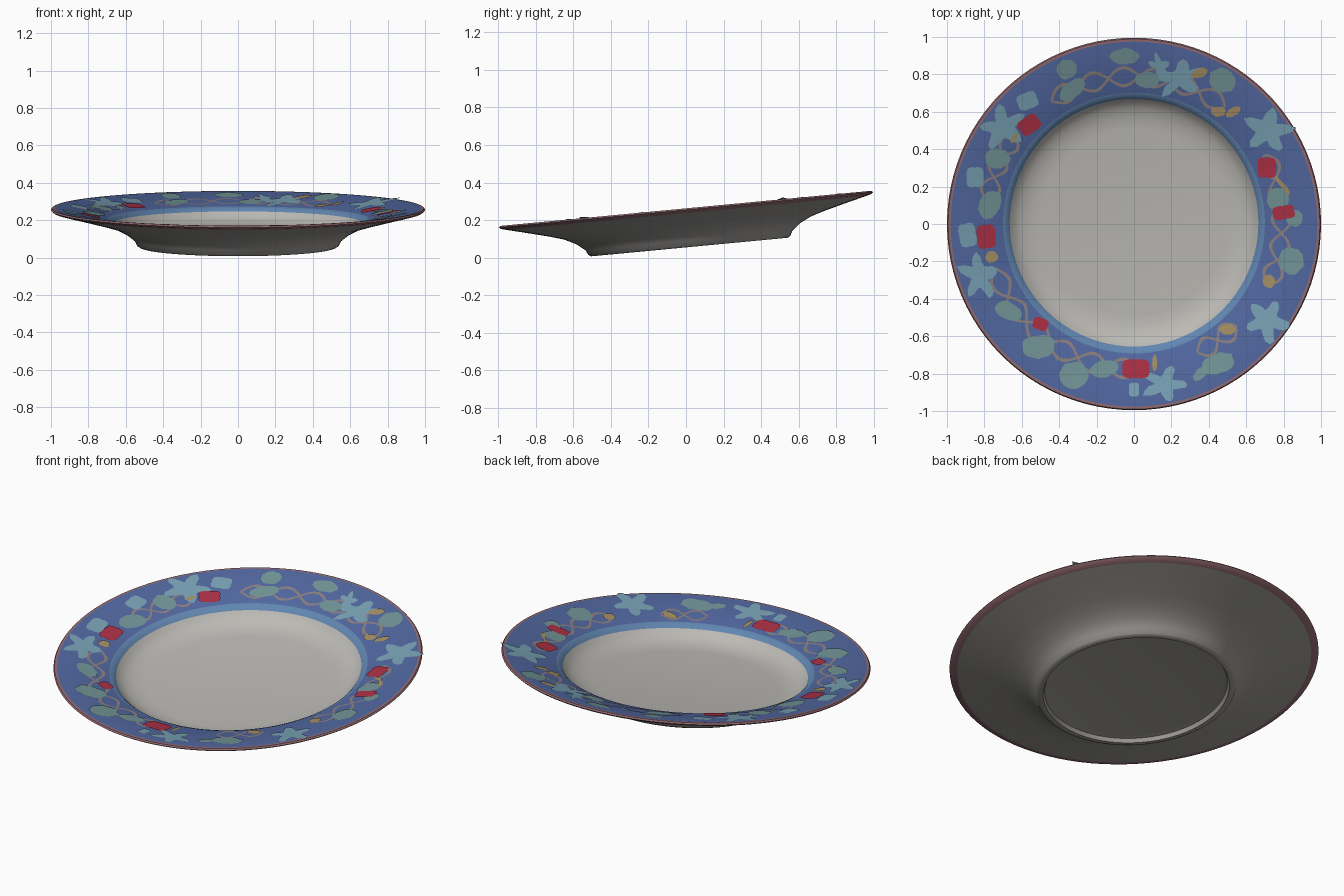
import bpy, bmesh, math, random
from mathutils import Matrix, Vector

if "Cube" in bpy.data.objects:
    bpy.data.objects.remove(bpy.data.objects["Cube"])

random.seed(4)
TILT = Matrix.Translation((0, 0.0, 0.055)) @ Matrix.Rotation(math.radians(5.4), 4, 'X') \
    @ Matrix.Translation((0, 0.019, 0))
SEG = 96


def mat(name, rgb):
    m = bpy.data.materials.new(name)
    m.diffuse_color = (*rgb, 1)
    m.use_nodes = True
    m.node_tree.nodes["Principled BSDF"].inputs["Base Color"].default_value = m.diffuse_color
    return m


BLUE = mat("rim blue", (0.085, 0.14, 0.36))
PALE = mat("pale blue band", (0.12, 0.24, 0.44))
PINK = mat("pink edge", (0.30, 0.15, 0.17))
WHITE = mat("glaze white", (0.50, 0.49, 0.46))
GREY = mat("underside grey", (0.34, 0.33, 0.31))
RED = mat("red flower", (0.42, 0.03, 0.06))
AQUA = mat("aqua leaf", (0.19, 0.36, 0.46))
GREEN = mat("green leaf", (0.17, 0.30, 0.31))
GOLD = mat("gold berry", (0.38, 0.28, 0.13))
TAN = mat("tan vine", (0.27, 0.22, 0.22))


def finish(name, bm, mats, angle=None):
    me = bpy.data.meshes.new(name)
    bm.transform(TILT)
    bm.to_mesh(me)
    bm.free()
    for m in mats:
        me.materials.append(m)
    ob = bpy.data.objects.new(name, me)
    bpy.context.collection.objects.link(ob)
    if angle:
        bpy.ops.object.select_all(action='DESELECT')
        ob.select_set(True)
        bpy.context.view_layer.objects.active = ob
        bpy.ops.object.shade_smooth_by_angle(angle=math.radians(angle))
    return ob


# Plate: profile (radius, height, material of the band that starts here)
PROFILE = [(0, 0.028, 4), (0.46, 0.028, 4), (0.495, 0.022, 4), (0.505, 0, 4), (0.525, 0, 4),
           (0.54, 0.008, 4), (0.553, 0.035, 4), (0.60, 0.072, 4), (0.66, 0.102, 4),
           (0.74, 0.126, 4), (0.86, 0.157, 4), (0.96, 0.182, 2), (0.99, 0.190, 2),
           (1.0, 0.199, 2), (0.994, 0.207, 2), (0.98, 0.207, 0), (0.70, 0.152, 1),
           (0.68, 0.143, 1), (0.665, 0.128, 3), (0.645, 0.104, 3), (0.61, 0.083, 3),
           (0.56, 0.067, 3), (0.50, 0.060, 3), (0, 0.056, 3)]
bm = bmesh.new()
rings = []
for r, z, _ in PROFILE:
    n = SEG if r else 1
    rings.append([bm.verts.new((r * math.cos(math.tau * i / SEG), r * math.sin(math.tau * i / SEG), z))
                  for i in range(n)])
for k in range(len(rings) - 1):
    a, b = rings[k], rings[k + 1]
    for i in range(SEG):
        j = (i + 1) % SEG
        quad = [a[i % len(a)], a[j % len(a)], b[j % len(b)], b[i % len(b)]]
        f = bm.faces.new(list(dict.fromkeys(quad)))
        f.material_index = PROFILE[k][2]
bmesh.ops.recalc_face_normals(bm, faces=bm.faces)
finish("plate", bm, [BLUE, PALE, PINK, WHITE, GREY], 50)


# Painted decoration lies just above the sloping rim
def on_rim(x, y, lift):
    r = math.hypot(x, y)
    return Vector((x, y, 0.152 + (r - 0.70) * 0.055 / 0.28 + lift))


def blob(bm, x, y, rx, ry, turn, shape, lift, n=16):
    t = math.radians(turn)
    pts = []
    for i in range(n):
        a = math.tau * i / n
        s = shape(a)
        u, v = rx * s * math.cos(a), ry * s * math.sin(a)
        pts.append(bm.verts.new(on_rim(x + u * math.cos(t) - v * math.sin(t),
                                       y + u * math.sin(t) + v * math.cos(t), lift)))
    c = bm.verts.new(on_rim(x, y, lift))
    for i in range(n):
        bm.faces.new((c, pts[i], pts[(i + 1) % n]))


def paint(name, m, spots, shape, lift, n=16):
    bm = bmesh.new()
    for x, y, rx, ry, turn in spots:
        blob(bm, x, y, rx, ry, turn, shape, lift, n)
    finish(name, bm, [m])


def leaf(a):
    return 1 + 0.12 * math.cos(2 * a) + random.uniform(-0.08, 0.08)


def splash(a):
    return 0.78 + 0.3 * math.cos(5 * a) + random.uniform(-0.08, 0.08)


def petal(a):
    return 1 + 0.12 * math.cos(4 * a + math.pi)


# Vines: wavy pairs of ribbons (start angle, end angle, middle radius, waves)
bm = bmesh.new()
for a0, a1, mid, waves in [(52, 124, 0.79, 3), (143, 171, 0.79, 1.5), (198, 272, 0.78, 3),
                           (296, 315, 0.77, 1), (335, 388, 0.79, 2.5)]:
    for sign in (1, -1):
        last = None
        for i in range(41):
            t = i / 40
            a = math.radians(a0 + (a1 - a0) * t)
            r = mid + sign * 0.05 * math.sin(t * waves * math.tau)
            pair = [bm.verts.new(on_rim(q * math.cos(a), q * math.sin(a), 0.002))
                    for q in (r - 0.009, r + 0.009)]
            if last:
                bm.faces.new((last[0], last[1], pair[1], pair[0]))
            last = pair
bmesh.ops.recalc_face_normals(bm, faces=bm.faces)
for f in bm.faces:
    if f.normal.z < 0:
        f.normal_flip()
finish("vines", bm, [TAN])

paint("aqua_leaves", AQUA, [
    (-0.70, 0.52, .13, .11, 30), (0.72, 0.50, .12, .13, 80), (0.71, -0.52, .11, .12, 60),
    (-0.83, -0.28, .10, .13, 20), (0.16, -0.86, .12, .09, 0), (0.25, 0.78, .14, .09, 20),
    (0.14, 0.84, .05, .08, 30)], splash, 0.003, 30)
paint("aqua_petals", AQUA, [
    (-0.85, 0.25, .05, .06, 0), (-0.89, -0.06, .05, .07, 10), (-0.57, 0.66, .06, .05, 20),
    (0.0, -0.89, .03, .04, 0)], petal, 0.0035)
paint("green_leaves", GREEN, [
    (-0.05, 0.90, .07, .05, 0), (-0.36, 0.83, .05, .06, 0), (-0.33, 0.72, .07, .05, 40),
    (0.07, 0.77, .06, .05, 0), (0.47, 0.77, .06, .08, 40), (-0.73, 0.35, .06, .06, 0),
    (-0.77, 0.10, .05, .09, -20), (-0.67, -0.47, .07, .05, -30), (-0.51, -0.66, .08, .07, 0),
    (-0.32, -0.81, .07, .08, 20), (-0.16, -0.78, .07, .05, 10), (0.45, -0.75, .08, .06, 20),
    (0.84, -0.20, .06, .08, 30), (0.77, 0.13, .05, .07, -20), (0.86, 0.03, .04, .05, 0),
    (0.36, -0.80, .05, .03, 40)], leaf, 0.004)
paint("gold_berries", GOLD, [
    (0.45, 0.60, .035, .03, 0), (0.53, 0.60, .04, .025, 30), (0.50, -0.57, .04, .03, 0),
    (0.72, -0.31, .03, .04, 0), (-0.76, -0.18, .03, .035, 0), (0.11, -0.75, .012, .05, 0),
    (0.35, 0.81, .04, .03, 20), (0.79, 0.21, .06, .012, -50), (-0.64, 0.46, .03, .015, 60)],
    leaf, 0.005)
paint("red_flowers", RED, [
    (0.01, -0.78, .08, .055, 0), (-0.56, 0.53, .065, .05, 35), (-0.79, -0.07, .055, .07, 5),
    (0.71, 0.30, .055, .06, 0), (0.80, 0.06, .065, .04, 10), (-0.50, -0.54, .045, .035, -20)],
    petal, 0.006)
